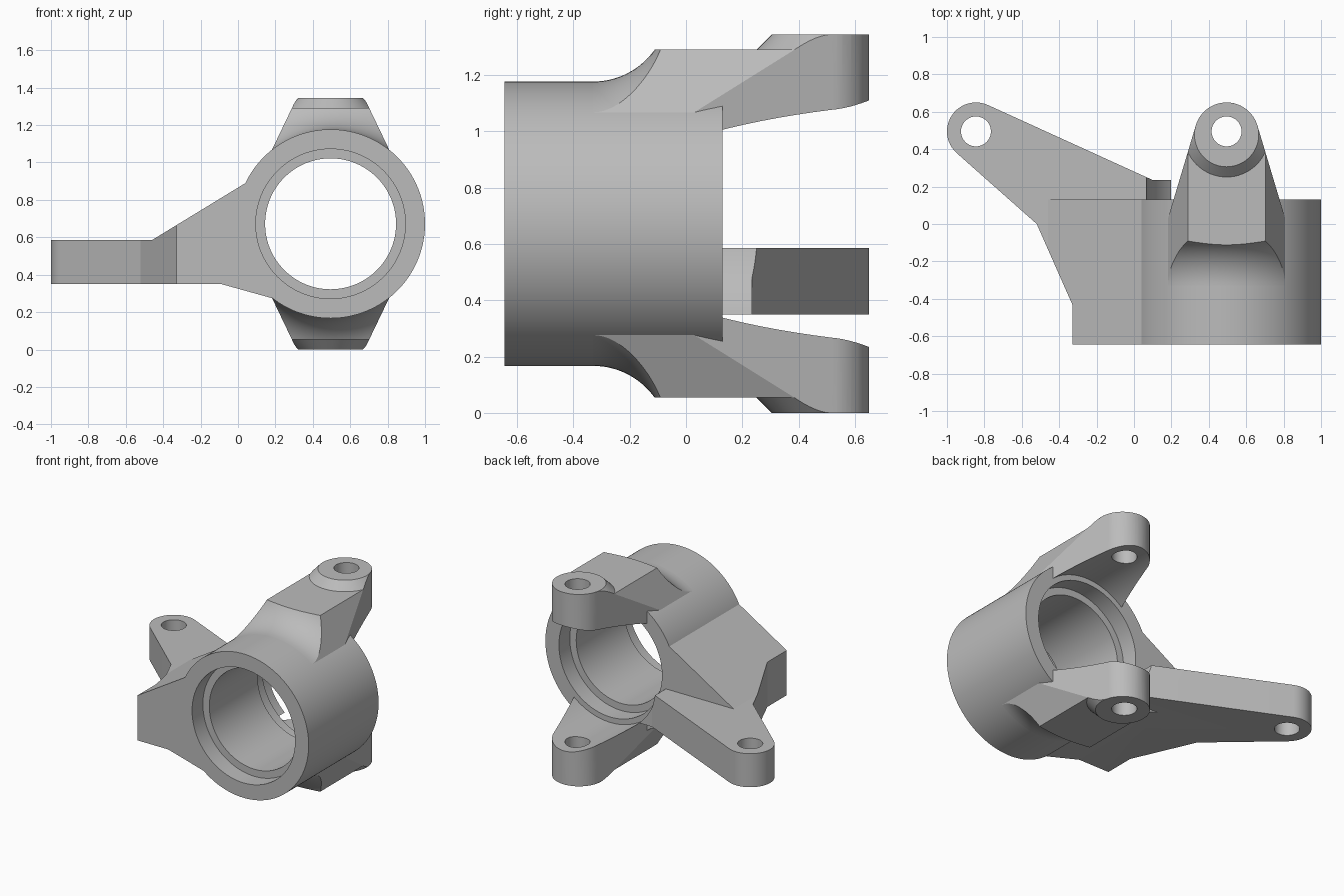
import bpy, bmesh
from math import cos, sin, radians, pi

old = bpy.data.objects.get("Cube")
if old:
    bpy.data.objects.remove(old, do_unlink=True)

CX, CZ = 0.495, 0.672          # hub axis, running along y
FRONT, BACK = -0.645, 0.13     # hub ends
HUB_R, CLEAR_R = 0.505, 0.438

metal = bpy.data.materials.new("cast_grey")
metal.use_nodes = True
GREY = (0.5, 0.5, 0.5, 1)
metal.diffuse_color = GREY
metal.node_tree.nodes["Principled BSDF"].inputs["Base Color"].default_value = GREY


def add(name, bm):
    bmesh.ops.recalc_face_normals(bm, faces=bm.faces)
    mesh = bpy.data.meshes.new(name)
    bm.to_mesh(mesh)
    bm.free()
    ob = bpy.data.objects.new(name, mesh)
    bpy.context.collection.objects.link(ob)
    return ob


def prism(name, pts, axis, lo, hi):
    """Extrude a 2D outline along y (points are x,z) or z (points are x,y)."""
    bm = bmesh.new()
    place = (lambda u, v, w: (u, w, v)) if axis == "y" else (lambda u, v, w: (u, v, w))
    a = [bm.verts.new(place(u, v, lo)) for u, v in pts]
    b = [bm.verts.new(place(u, v, hi)) for u, v in pts]
    bm.faces.new(a)
    bm.faces.new(b)
    for i in range(len(pts)):
        j = (i + 1) % len(pts)
        bm.faces.new((a[i], a[j], b[j], b[i]))
    return add(name, bm)


def ring(name, profile, steps=128):
    """Revolve a closed (radius, y) profile about the hub axis."""
    bm = bmesh.new()
    loops = []
    for k in range(steps):
        t = 2 * pi * k / steps
        loops.append([bm.verts.new((CX + r * cos(t), y, CZ + r * sin(t))) for r, y in profile])
    n = len(profile)
    for k in range(steps):
        a, b = loops[k], loops[(k + 1) % steps]
        for i in range(n):
            j = (i + 1) % n
            bm.faces.new((a[i], a[j], b[j], b[i]))
    return add(name, bm)


def cone(name, x, y, z0, z1, r0, r1):
    bm = bmesh.new()
    bmesh.ops.create_cone(bm, cap_ends=True, segments=64, radius1=r0, radius2=r1, depth=z1 - z0)
    bmesh.ops.translate(bm, verts=bm.verts, vec=(x, y, (z0 + z1) / 2))
    return add(name, bm)


def combine(ob, tool, operation):
    mod = ob.modifiers.new("cut", "BOOLEAN")
    mod.object, mod.operation, mod.solver = tool, operation, "EXACT"
    deps = bpy.context.evaluated_depsgraph_get()
    mesh = bpy.data.meshes.new_from_object(ob.evaluated_get(deps))
    ob.modifiers.clear()
    ob.data = mesh
    bpy.data.objects.remove(tool, do_unlink=True)


def arc(cx, cy, r, start, end, steps=24):
    angles = [radians(start + (end - start) * i / steps) for i in range(steps + 1)]
    return [(cx + r * cos(t), cy + r * sin(t)) for t in angles]


# Hub with a bearing seat at each end
hub = ring("hub", [(HUB_R, FRONT), (HUB_R, BACK), (0.4, BACK), (0.4, 0.01),
                   (0.35, 0.01), (0.35, -0.525), (0.4, -0.525), (0.4, FRONT)])

# Inner side shared by the lugs and arm: buried in the hub wall, clear behind it
inner = [(CLEAR_R, 0.9), (CLEAR_R, 0.125), (0.495, 0.125)]

# Upper lug: tapered block, raised boss, rounded plan, flared front
upper = prism("upper_lug", [(CX - 0.37, 0.95), (CX + 0.37, 0.95),
                            (CX + 0.207, 1.29), (CX - 0.207, 1.29)], "y", -0.5, 0.75)
combine(upper, cone("boss", CX, 0.478, 1.25, 1.345, 0.267, 0.172), "UNION")
plan = [(CX - 0.487, -0.55), (CX + 0.487, -0.55)] + arc(CX, 0.478, 0.172, 14, 166)
combine(upper, prism("lug_plan", plan, "z", 0.8, 1.5), "INTERSECT")
flare = [(0.773 - r, y - 0.33) for r, y in arc(0, 0, 0.268, 0, 78, 20)]
combine(upper, ring("flare", inner + [(0.495, -0.33)] + flare + [(0.9, 0), (0.9, 0.9)]), "INTERSECT")
combine(upper, cone("pin_hole", CX, 0.495, 0.8, 1.5, 0.08, 0.08), "DIFFERENCE")

# Lower lug mirrors the upper one
lower = upper.copy()
lower.name = "lower_lug"
lower.data = upper.data.copy()
for v in lower.data.vertices:
    v.co.z = 2 * CZ - v.co.z
lower.data.flip_normals()
bpy.context.collection.objects.link(lower)

# Steering arm: sloped web beside the hub and a level plate reaching back
plan = [(0.3, FRONT), (0.3, 0.235), (0.1, 0.235)]
plan += arc(-0.845, 0.495, 0.155, 65.5, 228)
plan += [(-0.52, 0), (-0.33, -0.43), (-0.33, FRONT)]
arm = prism("steering_arm", [(0.04, 0.89), (-0.46, 0.585), (-0.7, 0.585), (-0.7, 0.35),
                             (-0.09, 0.35), (0.18, 0.275), (0.28, 0.3), (0.28, 0.89)],
            "y", -0.8, BACK)
combine(arm, prism("web_plan", plan, "z", 0.1, 1.1), "INTERSECT")
combine(arm, prism("plate", plan, "z", 0.35, 0.585), "UNION")
combine(arm, ring("hub_space", inner + [(0.495, -0.9), (2.5, -0.9), (2.5, 0.9)]), "INTERSECT")
combine(arm, cone("rod_hole", -0.845, 0.495, 0.1, 0.9, 0.08, 0.08), "DIFFERENCE")

# Finish: one cast metal, smooth curves with crisp edges
for ob in (hub, upper, lower, arm):
    ob.data.materials.clear()
    ob.data.materials.append(metal)
    for p in ob.data.polygons:
        p.material_index = 0
    bpy.ops.object.select_all(action="DESELECT")
    ob.select_set(True)
    bpy.context.view_layer.objects.active = ob
    bpy.ops.object.shade_smooth_by_angle(angle=radians(20))
